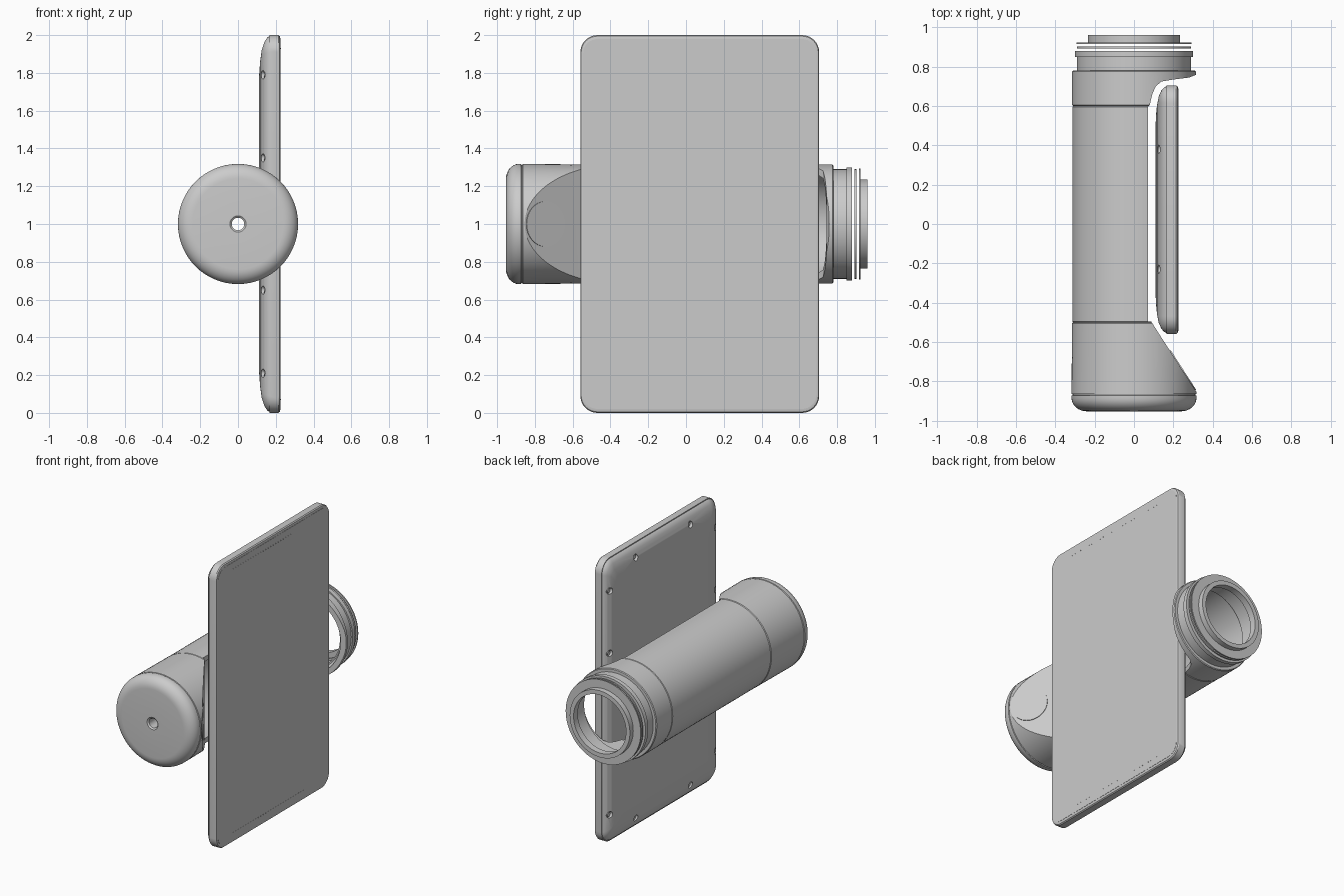
import bpy, bmesh, math
from mathutils import Vector, Matrix

if "Cube" in bpy.data.objects:
    bpy.data.objects.remove(bpy.data.objects["Cube"])

AXIS_Z = 1.0          # height of the tube axis
MID_Y = 0.073         # centre of the tablet along y
HALF_Y, HALF_Z = 0.632, 1.0


def finish(bm, name):
    bmesh.ops.recalc_face_normals(bm, faces=bm.faces)
    mesh = bpy.data.meshes.new(name)
    bm.to_mesh(mesh)
    bm.free()
    obj = bpy.data.objects.new(name, mesh)
    bpy.context.collection.objects.link(obj)
    return obj


def bridge(bm, loops, closed):
    """Quads between consecutive vertex loops."""
    pairs = list(zip(loops, loops[1:]))
    if closed:
        pairs.append((loops[-1], loops[0]))
    for a, b in pairs:
        n = len(a)
        for i in range(n):
            j = (i + 1) % n
            bm.faces.new((a[i], a[j], b[j], b[i]))


def lathe(name, profile, steps=72):
    """Revolve a closed (radius, y) profile about the tube axis."""
    bm = bmesh.new()
    loops = []
    for r, y in profile:
        angles = [math.tau * k / steps for k in range(steps)]
        loops.append([bm.verts.new((r * math.cos(a), y, AXIS_Z + r * math.sin(a))) for a in angles])
    bridge(bm, loops, True)
    return finish(bm, name)


def prism(name, outline, z0, z1):
    bm = bmesh.new()
    loops = [[bm.verts.new((x, y, z)) for x, y in outline] for z in (z0, z1)]
    bridge(bm, loops, False)
    for loop in loops:
        bm.faces.new(loop)
    return finish(bm, name)


def slab(name, sections):
    """Loft rounded rectangles along x; each section is (x, inset)."""
    bm = bmesh.new()
    loops = []
    for x, inset in sections:
        hy, hz = HALF_Y - inset, HALF_Z - inset * 1.4
        rad = max(0.09 - inset, 0.03)
        loop = []
        for k, (sy, sz) in enumerate(((1, 1), (-1, 1), (-1, -1), (1, -1))):
            for step in range(9):
                a = math.pi / 2 * (k + step / 8)
                y = MID_Y + sy * (hy - rad) + rad * math.cos(a)
                z = AXIS_Z + sz * (hz - rad) + rad * math.sin(a)
                loop.append(bm.verts.new((x, y, z)))
        loops.append(loop)
    bridge(bm, loops, False)
    bm.faces.new(loops[0])
    bm.faces.new(loops[-1])
    return finish(bm, name)


def discs(name, places, normal, radius, depth, sides=20):
    """One mesh holding a short cylinder at each place."""
    bm = bmesh.new()
    turn = Vector(normal).to_track_quat('Z', 'Y').to_matrix().to_4x4()
    for p in places:
        bmesh.ops.create_cone(bm, cap_ends=True, segments=sides, radius1=radius,
                              radius2=radius, depth=depth,
                              matrix=Matrix.Translation(p) @ turn)
    return finish(bm, name)


def activate(obj):
    bpy.ops.object.select_all(action='DESELECT')
    obj.select_set(True)
    bpy.context.view_layer.objects.active = obj


def cut(obj, cutter):
    cutter.hide_render = True
    mod = obj.modifiers.new("cut", 'BOOLEAN')
    mod.operation, mod.solver, mod.object = 'DIFFERENCE', 'EXACT', cutter
    activate(obj)
    bpy.ops.object.modifier_apply(modifier=mod.name)


def smooth(obj, degrees=30):
    activate(obj)
    bpy.ops.object.shade_smooth_by_angle(angle=math.radians(degrees))


# Tube body: solid front cap with a bore, hollow grip, hollow rear collar
bore = 0.033
rounding = [(0.24 + 0.078 * math.sin(a), -0.885 - 0.068 * math.cos(a))
            for a in [math.pi / 2 * k / 8 for k in range(9)]]
front_cap = lathe("front_cap", [(bore, -0.945), (bore + 0.01, -0.953)] + rounding + [
    (0.318, -0.873), (0.312, -0.871), (0.312, -0.866), (0.318, -0.864),
    (0.315, -0.505), (0.31, -0.5), (bore, -0.5)])
grip_tube = lathe("grip_tube", [(0.31, -0.5), (0.314, -0.496), (0.314, 0.596),
                                (0.31, 0.6), (0.28, 0.6), (0.28, -0.5)])
rear_collar = lathe("rear_collar", [(0.31, 0.6), (0.315, 0.605), (0.315, 0.775),
                                    (0.31, 0.78), (0.26, 0.78), (0.28, 0.75), (0.28, 0.6)])

# Side relief that makes room for the tablet
relief = prism("relief_cutter", [
    (0.4, -0.982), (0.125, -0.555), (0.087, -0.495), (0.07, -0.495), (0.07, 0.595),
    (0.08, 0.605), (0.093, 0.66), (0.11, 0.7), (0.14, 0.725), (0.2, 0.735),
    (0.28, 0.745), (0.31, 0.757), (0.4, 0.77)], 0.5, 1.5)
for part in (front_cap, grip_tube, rear_collar):
    cut(part, relief)
    smooth(part)
bpy.data.objects.remove(relief)

# Round button on the sloped face
slope = Vector((0.841, 0.541, 0))
button = discs("slope_button", [Vector((0.247, -0.745, AXIS_Z))], slope, 0.12, 0.01, 48)
smooth(button)

# Rear neck, loose seal rings and end ring
for name, inner, outer, y0, y1 in (
        ("neck", 0.25, 0.29, 0.78, 0.855),
        ("neck_lip", 0.25, 0.3, 0.85, 0.88),
        ("seal_ring", 0.24, 0.29, 0.892, 0.903),
        ("end_flange", 0.205, 0.293, 0.915, 0.924),
        ("end_ring", 0.205, 0.235, 0.92, 0.962)):
    smooth(lathe(name, [(inner, y0), (outer, y0), (outer, y1), (inner, y1)]))

# Tablet: domed rear cover, frame and screen
cover = slab("tablet_rear_cover", [(0.11, 0.2), (0.112, 0.15), (0.117, 0.1), (0.126, 0.055),
                                   (0.14, 0.025), (0.155, 0.009), (0.168, 0.004)])
frame = slab("tablet_frame", [(0.166, 0), (0.214, 0), (0.221, 0.004), (0.224, 0.012)])
screen = slab("tablet_screen", [(0.22, 0.015), (0.2255, 0.015)])

# Screws set into the rim of the cover
spots = [Vector((0.1, y, AXIS_Z + s * 0.92)) for y in (0.38, -0.23) for s in (1, -1)]
spots += [Vector((0.1, MID_Y + s * 0.59, AXIS_Z + t * z))
          for s in (1, -1) for t in (1, -1) for z in (0.35, 0.79)]
holes = discs("screw_cutter", spots, (1, 0, 0), 0.022, 0.09)
cut(cover, holes)
bpy.data.objects.remove(holes)
screws = discs("cover_screws", [p + Vector((0.044, 0, 0)) for p in spots], (1, 0, 0), 0.015, 0.012)
for part in (cover, frame, screen, screws):
    smooth(part)

# Fine rows of dots near both ends of the screen
dots = [Vector((0.2255, MID_Y + 0.028 * k, AXIS_Z + s * 0.93))
        for k in range(-16, 17) for s in (1, -1)]
discs("screen_dots", dots, (1, 0, 0), 0.003, 0.002, 8)
